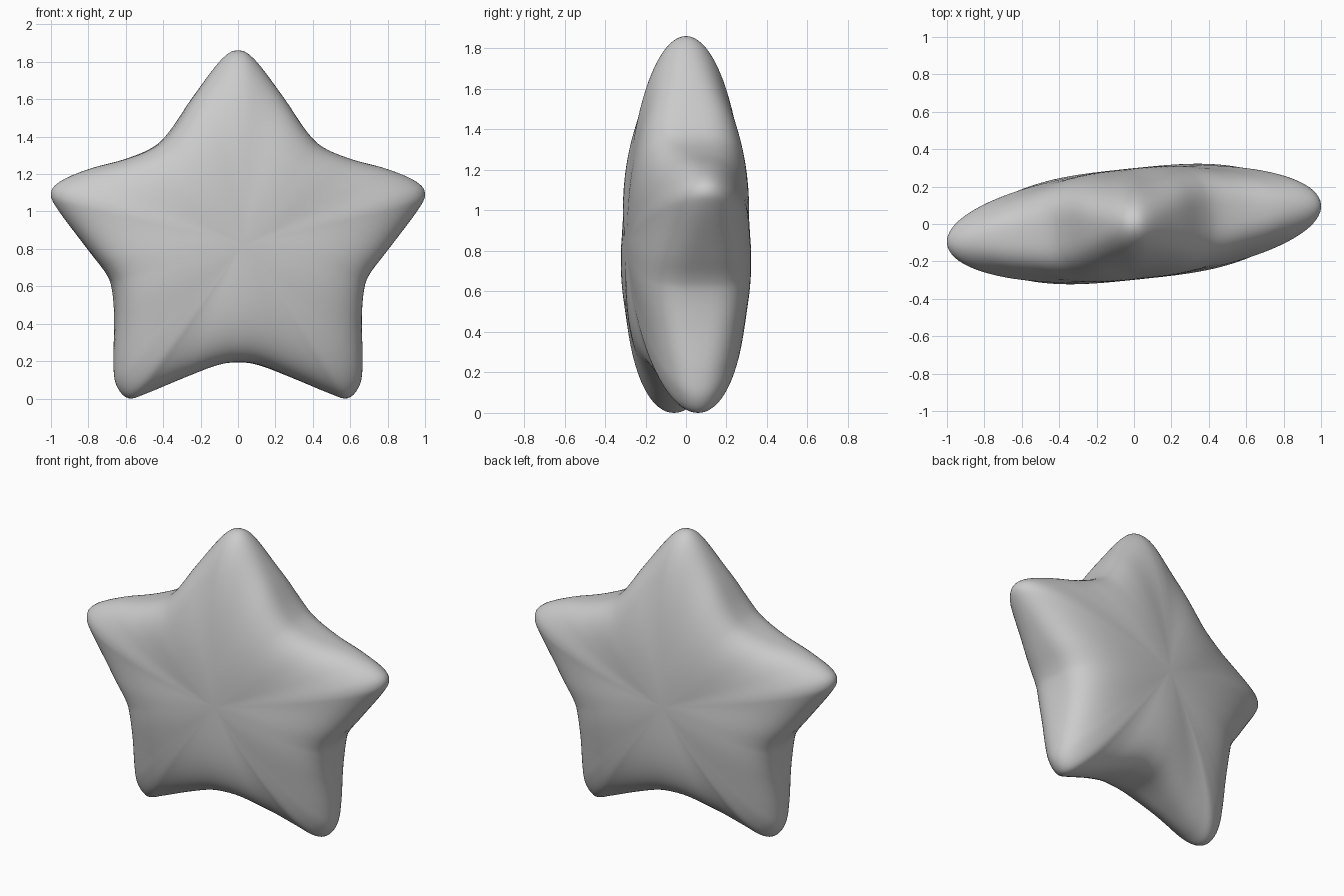
import bpy, bmesh, math
from mathutils import Vector, Matrix

if "Cube" in bpy.data.objects:
    bpy.data.objects.remove(bpy.data.objects["Cube"])

# Right half of the star outline (x, z), top tip to bottom valley
half = [(0, 1.865), (0.09, 1.815), (0.24, 1.615), (0.36, 1.435), (0.45, 1.348),
        (0.60, 1.285), (0.80, 1.23), (0.95, 1.165), (1.0, 1.10), (0.96, 1.01),
        (0.80, 0.80), (0.70, 0.67), (0.668, 0.58), (0.658, 0.42), (0.665, 0.20),
        (0.65, 0.075), (0.585, 0.005), (0.48, 0.035), (0.30, 0.11), (0.12, 0.18), (0, 0.197)]
TILT = math.radians(6)
CZ = 0.83
DEPTH = 0.297
outline = half + [(-x, z) for x, z in reversed(half[1:-1])]
outline = [Vector((x / math.cos(TILT), 0, z - CZ)) for x, z in outline]


def smooth_loop(pts, steps):
    """Closed Catmull-Rom curve through the points."""
    out, n = [], len(pts)
    for i in range(n):
        a, b, c, d = (pts[(i + k) % n] for k in (-1, 0, 1, 2))
        for s in range(steps):
            t = s / steps
            out.append(0.5 * (2 * b + (c - a) * t + (2 * a - 5 * b + 4 * c - d) * t * t
                              + (3 * b - a - 3 * c + d) * t ** 3))
    return out


rim = smooth_loop(outline, 5)
bm = bmesh.new()

# Puffed rings from front pole to back pole; section is fuller in the valleys
RINGS = 48
rings = []
for k in range(1, RINGS):
    phi = math.pi * (k / RINGS - 0.5)
    ring = []
    for p in rim:
        ang = math.atan2(p.z, p.x) - math.pi / 2
        n = 2.0 + 0.65 * (1 - math.cos(5 * ang))
        t = math.cos(phi) ** (2 / n)
        y = math.copysign(DEPTH * abs(math.sin(phi)) ** (2 / n), phi) if phi else 0
        ring.append(bm.verts.new((p.x * t, y, p.z * t)))
    rings.append(ring)
N = len(rim)
for a, b in zip(rings, rings[1:]):
    for i in range(N):
        j = (i + 1) % N
        bm.faces.new((a[i], a[j], b[j], b[i]))
for ring, y in ((rings[0], -DEPTH), (rings[-1], DEPTH)):
    pole = bm.verts.new((0, y, 0))
    for i in range(N):
        bm.faces.new((ring[i], ring[(i + 1) % N], pole))
bmesh.ops.recalc_face_normals(bm, faces=bm.faces)

# Turn slightly about the vertical and stand on the floor
bm.transform(Matrix.Translation((0, 0, CZ)) @ Matrix.Rotation(TILT, 4, 'Z'))
low = min(v.co.z for v in bm.verts)
bmesh.ops.translate(bm, verts=bm.verts, vec=(0, 0, -low))
for f in bm.faces:
    f.smooth = True
me = bpy.data.meshes.new("puffy_star")
bm.to_mesh(me)
bm.free()
star = bpy.data.objects.new("puffy_star", me)
bpy.context.collection.objects.link(star)
